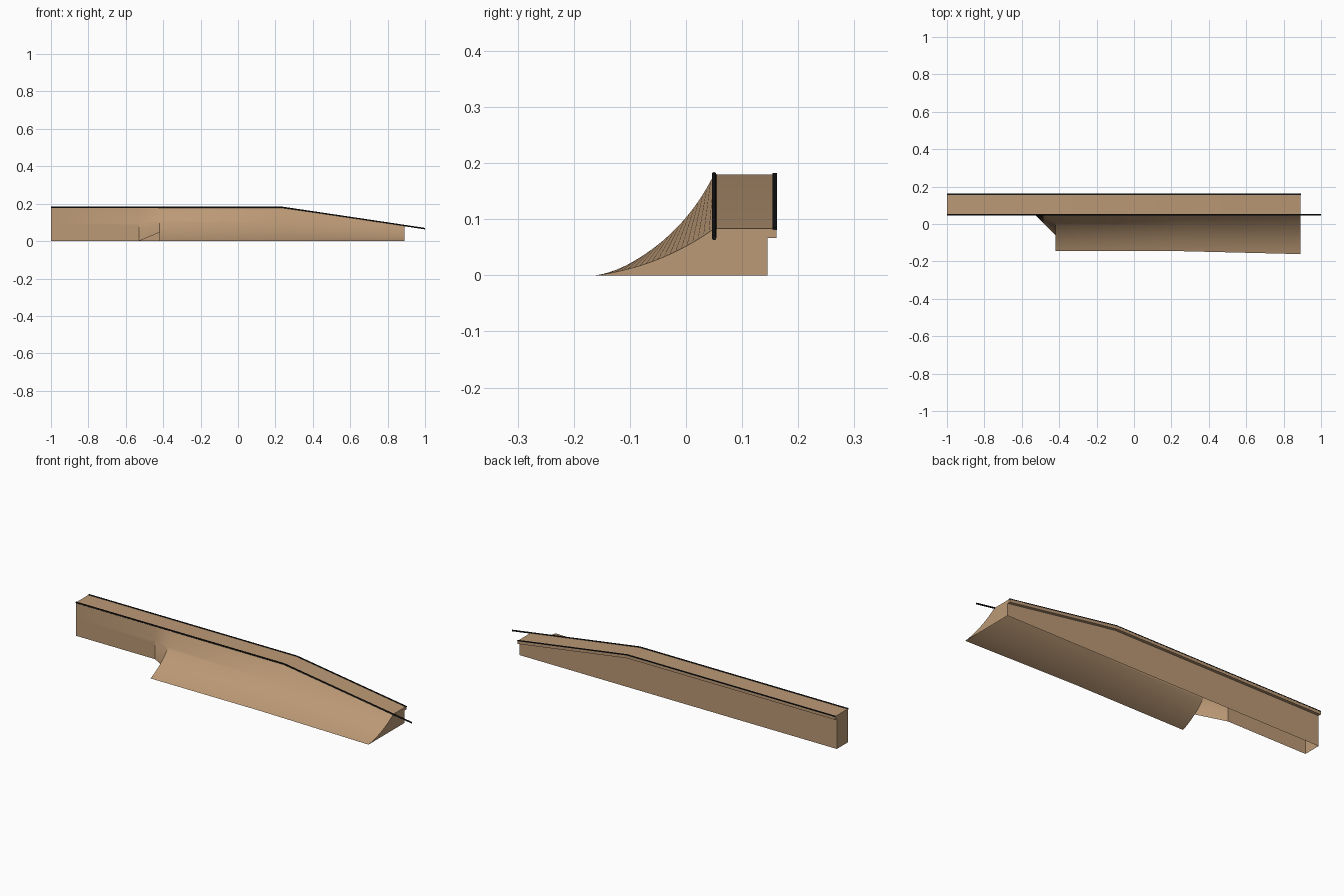
import bpy, bmesh, math

if "Cube" in bpy.data.objects:
    bpy.data.objects.remove(bpy.data.objects["Cube"])


def material(name, rgb):
    m = bpy.data.materials.new(name)
    m.diffuse_color = (*rgb, 1)
    m.use_nodes = True
    m.node_tree.nodes["Principled BSDF"].inputs["Base Color"].default_value = m.diffuse_color
    return m


WOOD = material("tan wood", (0.50, 0.32, 0.18))
METAL = material("black metal", (0.008, 0.008, 0.009))


def loft(name, sections, mat, closed):
    """Skin a list of cross-sections (x, [(y, z)...]) and cap both ends."""
    bm = bmesh.new()
    rows = [[bm.verts.new((x, y, z)) for y, z in pts] for x, pts in sections]
    for a, b in zip(rows, rows[1:]):
        n = min(len(a), len(b))
        for i in range(n if closed else n - 1):
            j = (i + 1) % n
            bm.faces.new((a[i], b[i], b[j], a[j]))
    bm.faces.new(rows[0])
    bm.faces.new(rows[-1][::-1])
    bmesh.ops.recalc_face_normals(bm, faces=bm.faces[:])
    # open-bottomed skin: make sure the back-facing wall points outward
    bm.faces.ensure_lookup_table()
    back = max(bm.faces, key=lambda f: f.calc_center_median().y)
    if back.normal.y < -0.5:
        bmesh.ops.reverse_faces(bm, faces=bm.faces[:])
    me = bpy.data.meshes.new(name)
    bm.to_mesh(me)
    bm.free()
    me.materials.append(mat)
    ob = bpy.data.objects.new(name, me)
    bpy.context.collection.objects.link(ob)
    bpy.ops.object.select_all(action='DESELECT')
    ob.select_set(True)
    bpy.context.view_layer.objects.active = ob
    bpy.ops.object.shade_smooth_by_angle(angle=math.radians(30))
    return ob


def top(x):
    """Deck height: level, then a straight down slope."""
    return 0.18 if x <= 0.24 else 0.18 - (x - 0.24) * 0.149


N, M = 20, 13  # curve steps, steps kept where the flare begins
FRONT, BACK, OVERHANG = 0.05, 0.145, 0.161


def section(x, front):
    t = top(x)
    return x, [(BACK, 0), (BACK, t - 0.017), (OVERHANG, t - 0.017), (OVERHANG, t)] + front


def wall(x):
    return section(x, [(FRONT, top(x) * (1 - i / M)) for i in range(M + 1)])


def bank(x, foot, ctrl):
    pts = []
    for i in range(N + 1):
        s = i / N
        a, b, c = (1 - s) ** 2, 2 * s * (1 - s), s * s
        pts.append((a * FRONT + b * ctrl[0] + c * foot, a * top(x) + b * ctrl[1]))
    return section(x, pts)


# ramp body: straight wall, flare, curved bank, sloped end (open underneath)
loft("ramp_body", [wall(-1), wall(-0.53),
                   bank(-0.42, -0.145, (-0.013, 0.053)),
                   bank(0.24, -0.145, (-0.013, 0.053)),
                   bank(0.89, -0.161, (-0.045, 0.0155))], WOOD, False)


# round rail along the front edge, running past the end
def ring(x, r=0.004, n=12):
    return x, [(FRONT + r * math.cos(k * math.tau / n),
                top(x) + r * math.sin(k * math.tau / n)) for k in range(n)]


loft("front_rail", [ring(x) for x in (-1, 0.24, 1)], METAL, True)


# flat edging strip along the back edge
def strip(x, y0=0.154, y1=0.162):
    return x, [(y0, top(x) - 0.002), (y1, top(x) - 0.002),
               (y1, top(x) + 0.002), (y0, top(x) + 0.002)]


loft("back_edging", [strip(x) for x in (-1, 0.24, 0.892)], METAL, True)
